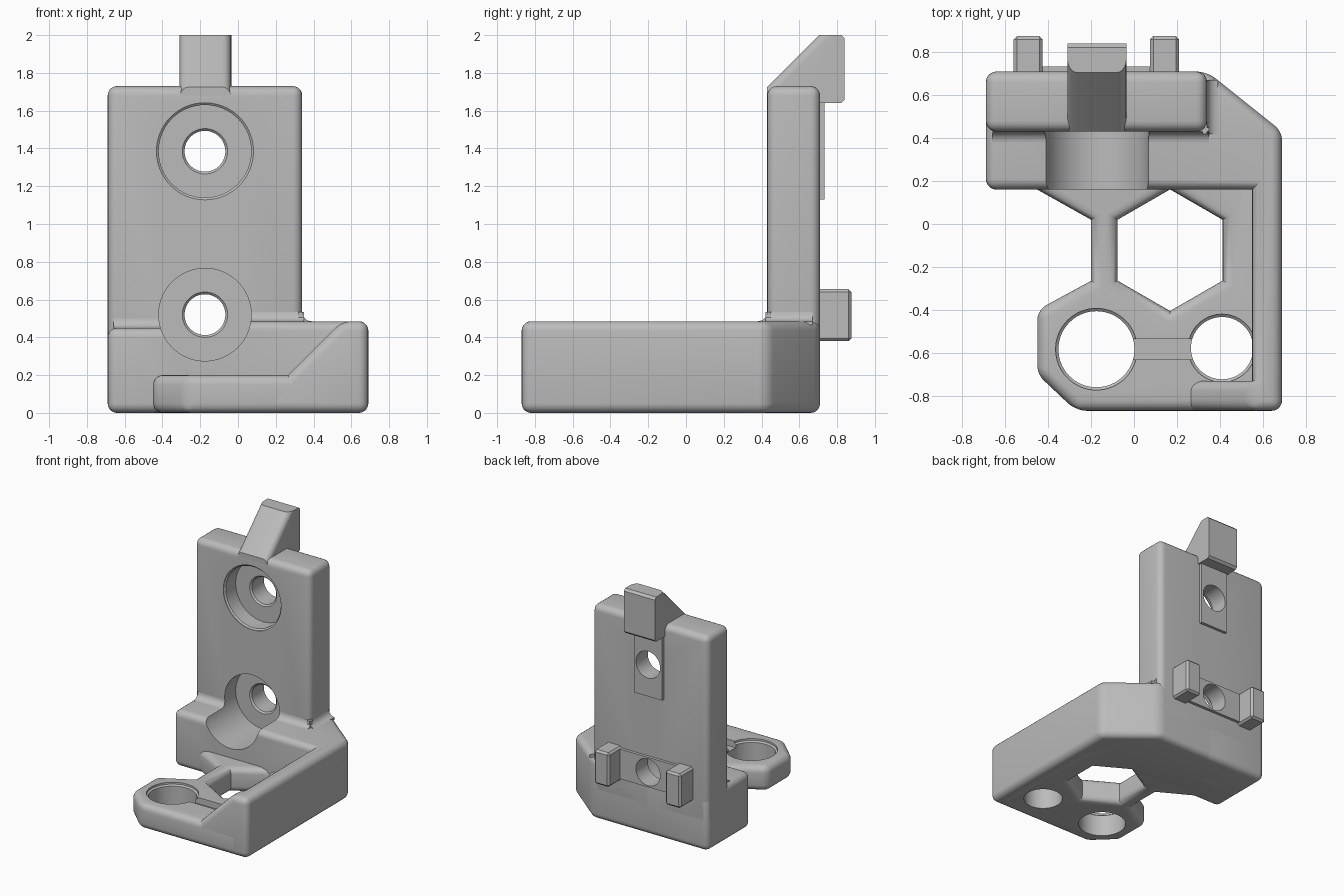
import bpy, bmesh
from math import sin, cos, pi, radians
from mathutils import Matrix

cube = bpy.data.objects.get("Cube")
if cube:
    bpy.data.objects.remove(cube, do_unlink=True)

GREY = (0.5, 0.5, 0.5, 1)
mat = bpy.data.materials.new("plain grey")
mat.use_nodes = True
mat.diffuse_color = GREY
for node in mat.node_tree.nodes:
    if node.type == 'BSDF_PRINCIPLED':
        node.inputs["Base Color"].default_value = GREY

ROUND = 0.05
SCREW_X = -0.175
PLACE = {'x': lambda a, b, h: (h, a, b),
         'y': lambda a, b, h: (a, h, b),
         'z': lambda a, b, h: (a, b, h)}


def finish(name, bm):
    bmesh.ops.recalc_face_normals(bm, faces=bm.faces[:])
    mesh = bpy.data.meshes.new(name)
    bm.to_mesh(mesh)
    bm.free()
    mesh.materials.append(mat)
    obj = bpy.data.objects.new(name, mesh)
    bpy.context.collection.objects.link(obj)
    return obj


def round_edges(bm, width, segments, rule=lambda e: True):
    """Bevel the convex edges that satisfy a rule."""
    bmesh.ops.recalc_face_normals(bm, faces=bm.faces[:])
    edges = [e for e in bm.edges if e.calc_face_angle_signed(0) > 0.3 and rule(e)]
    bmesh.ops.bevel(bm, geom=edges, offset=width, offset_type='OFFSET',
                    segments=segments, profile=0.5, affect='EDGES', clamp_overlap=True)


def prism_mesh(points, lo, hi, axis):
    bm = bmesh.new()
    ends = [[bm.verts.new(PLACE[axis](a, b, h)) for a, b in points] for h in (lo, hi)]
    for ring in ends:
        bm.faces.new(ring)
    for i in range(len(points)):
        j = (i + 1) % len(points)
        bm.faces.new((ends[0][i], ends[0][j], ends[1][j], ends[1][i]))
    bmesh.ops.recalc_face_normals(bm, faces=bm.faces[:])
    return bm


def prism(name, points, lo, hi, axis='z', width=0, segments=5):
    bm = prism_mesh(points, lo, hi, axis)
    if width:
        round_edges(bm, width, segments)
    return finish(name, bm)


def box(name, x, y, z, width=0, segments=5):
    corners = [(x[0], y[0]), (x[1], y[0]), (x[1], y[1]), (x[0], y[1])]
    return prism(name, corners, z[0], z[1], 'z', width, segments)


def lathe(name, profile, axis, centre, sides=64):
    """Closed turned solid from (radius, height) pairs, used for holes."""
    bm = bmesh.new()
    rings = []
    for r, h in profile:
        angles = [pi / 2 + 2 * pi * i / sides for i in range(sides)]
        rings.append([bm.verts.new(PLACE[axis](centre[0] + r * cos(t),
                                               centre[1] + r * sin(t), h)) for t in angles])
    for low, high in zip(rings, rings[1:]):
        for i in range(sides):
            j = (i + 1) % sides
            bm.faces.new((low[i], low[j], high[j], high[i]))
    bm.faces.new(rings[0])
    bm.faces.new(rings[-1])
    obj = finish(name, bm)
    obj.hide_render = True
    return obj


def cut(parts, cutter):
    """Subtract a cutter from several parts, then discard it."""
    for part in parts:
        mod = part.modifiers.new("cut", 'BOOLEAN')
        mod.operation = 'DIFFERENCE'
        mod.solver = 'EXACT'
        mod.object = cutter
        bpy.context.view_layer.objects.active = part
        bpy.ops.object.modifier_apply(modifier=mod.name)
    bpy.data.objects.remove(cutter, do_unlink=True)


def fillet(name, wall, side, z, lo, hi, axis, r=ROUND):
    """Concave strip where an upright face meets a level one."""
    arc = [(wall + side * r * (1 - cos(t)), z + r * (1 - sin(t)))
           for t in (pi / 2 * i / 6 for i in range(7))]
    inner = wall - side * 0.02
    points = arc + [(wall + side * r, z - 0.02), (inner, z - 0.02), (inner, z + r)]
    return prism(name, points, lo, hi, axis)


# Upright plate and the left half of the rear block
plate = box("back_plate", (-0.69, 0.34), (0.43, 0.71), (0.2, 1.73), ROUND)
left_block = box("left_rear_block", (-0.69, -0.1), (0.16, 0.71), (0, 0.45), ROUND)

# Right half of the rear block, side wall and sloping front gusset in one piece
outline = [(-0.3, 0.16), (-0.3, 0.71), (0.34, 0.71), (0.69, 0.43), (0.69, -0.87),
           (0.55, -0.87), (0.2, -0.87), (0.2, -0.73), (0.55, -0.73), (0.55, 0.16)]
bm = prism_mesh(outline, 0, 0.485, 'z')
top = [v for v in bm.verts if v.co.z > 0.4]
crease = [v for v in top if abs(v.co.x - 0.55) < 0.01 and v.co.y < -0.5]
bmesh.ops.connect_verts(bm, verts=crease)
for v in top:
    if abs(v.co.x - 0.2) < 0.01:
        v.co.z = 0.135
round_edges(bm, ROUND, 5, lambda e: max(v.co.x for v in e.verts) > 0.25)
side_wall = finish("right_block_and_side_wall", bm)

# Low floor with its narrow strut
floor = prism("floor", [(-0.27, -0.87), (0.62, -0.87), (0.62, 0.5), (-0.62, 0.5),
                        (-0.62, 0.255), (-0.2, 0.02), (-0.2, -0.265), (-0.45, -0.4),
                        (-0.45, -0.7)], 0, 0.2, 'z', ROUND)

# Fillets between plate and blocks
fillet_left = fillet("left_front_fillet", 0.43, -1, 0.45, -0.66, -0.2, 'x')
fillet_right = fillet("right_front_fillet", 0.43, -1, 0.485, -0.2, 0.35, 'x')
fillet("plate_side_fillet", 0.34, 1, 0.485, 0.42, 0.67, 'y')

# Sloping hook on top, rounded along the front slope
bm = prism_mesh([(0.43, 1.66), (0.43, 1.725), (0.705, 2), (0.84, 2), (0.84, 1.64),
                 (0.6, 1.64)], -0.31, -0.035, 'x')
round_edges(bm, ROUND, 5, lambda e: abs(e.verts[0].co.x - e.verts[1].co.x) < 0.01
            and max(v.co.y for v in e.verts) < 0.72
            and abs(e.verts[0].co.z - e.verts[1].co.z) > 0.2)
round_edges(bm, 0.018, 1, lambda e: min(v.co.y for v in e.verts) > 0.83
            and abs(e.verts[0].co.x - e.verts[1].co.x) > 0.2)
finish("top_hook", bm)

# Rear locating strips and tabs
upper_strip = box("upper_rear_strip", (-0.3, -0.05), (0.69, 0.733), (1.13, 1.66))
lower_strip = box("lower_rear_strip", (-0.44, 0.09), (0.69, 0.733), (0.4, 0.64))
for name, x in (("right_rear_tab", -0.56), ("left_rear_tab", 0.075)):
    box(name, (x, x + 0.135), (0.66, 0.875), (0.38, 0.655), 0.015, 1)

# Screw holes with wide recesses in front
bore = [(0.245, 0.57), (0.12, 0.57), (0.108, 0.582), (0.108, 0.95)]
cut([plate, upper_strip],
    lathe("upper_bore", [(0.257, 0.3), (0.257, 0.435), (0.245, 0.445)] + bore,
          'y', (SCREW_X, 1.385)))
cut([plate, left_block, side_wall, lower_strip, fillet_left, fillet_right],
    lathe("lower_bore", [(0.245, 0)] + bore, 'y', (SCREW_X, 0.52)))

# Hexagonal opening with rounded rims
flare = [(0.283 + 0.058 * (1 - cos(t)), 0.05 * sin(t))
         for t in (pi / 2 * i / 5 for i in range(6))]
rim_top = [(r, 0.15 + h) for r, h in flare]
rim_low = [(r, 0.05 - h) for r, h in reversed(flare)]
wide = flare[-1][0]
cut([floor], lathe("hex_opening", [(wide, -0.1)] + rim_low + rim_top + [(wide, 0.3)],
                   'z', (0.168, -0.122), 6))

# Round holes in the floor, joined by a shallow groove
for centre, r in (((SCREW_X, -0.583), 0.177), ((0.41, -0.578), 0.145)):
    cut([floor, side_wall],
        lathe("round_hole", [(r, -0.1), (r, 0.175), (r + 0.013, 0.185), (r + 0.013, 0.26)],
              'z', centre))
groove = box("groove", (-0.06, 0.32), (-0.63, -0.535), (0.15, 0.3))
cut([floor], groove)

# Smooth rounded surfaces, keeping true edges crisp
bpy.ops.object.select_all(action='DESELECT')
for obj in bpy.context.collection.objects:
    if obj.type == 'MESH' and mat.name in obj.data.materials:
        obj.select_set(True)
        bpy.context.view_layer.objects.active = obj
bpy.ops.object.shade_smooth_by_angle(angle=radians(30))
